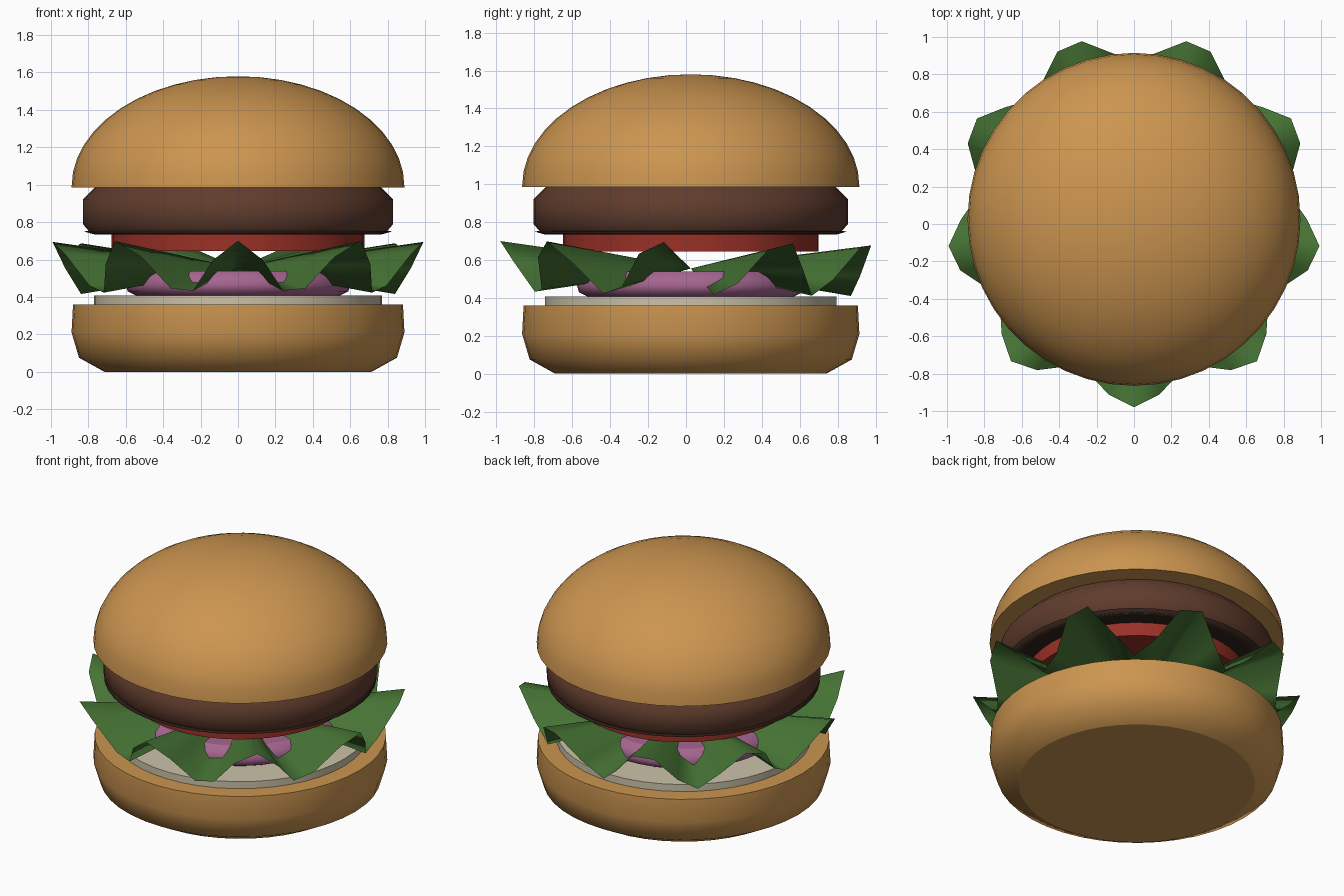
import bpy, bmesh, math

if "Cube" in bpy.data.objects:
    bpy.data.objects.remove(bpy.data.objects["Cube"])

SEG = 44        # sides of every round layer
CY = 0.025      # stack centre in y


def finish(bm, name, color):
    bmesh.ops.recalc_face_normals(bm, faces=bm.faces[:])
    me = bpy.data.meshes.new(name)
    bm.to_mesh(me)
    bm.free()
    mat = bpy.data.materials.new(name + "_material")
    mat.diffuse_color = (*color, 1)
    mat.use_nodes = True
    mat.node_tree.nodes["Principled BSDF"].inputs["Base Color"].default_value = mat.diffuse_color
    me.materials.append(mat)
    ob = bpy.data.objects.new(name, me)
    ob.location.y = CY
    bpy.context.collection.objects.link(ob)
    return ob


def angle(i):
    return -math.pi / 2 + 2 * math.pi * i / SEG


def lathe(name, profile, color, hard=False):
    """Closed round layer from (radius, z) points, bottom to top, with flat caps."""
    bm = bmesh.new()
    rings = []
    for r, z in profile:
        if r == 0:
            rings.append([bm.verts.new((0, 0, z))] * SEG)
        else:
            rings.append([bm.verts.new((r * math.cos(angle(i)), r * math.sin(angle(i)), z))
                          for i in range(SEG)])
    for a, b in zip(rings, rings[1:]):
        for i in range(SEG):
            j = (i + 1) % SEG
            quad = [a[i], a[j], b[j], b[i]]
            bm.faces.new(list(dict.fromkeys(quad))).smooth = True
    for ring, (r, z) in ((rings[0], profile[0]), (rings[-1], profile[-1])):
        if r > 0:
            cap = bm.faces.new(ring)
            for e in cap.edges:
                e.smooth = False
    return finish(bm, name, color)


BUN = (0.60, 0.30, 0.08)

# Bottom bun
lathe("bottom_bun", [(0.715, 0), (0.85, 0.075), (0.89, 0.21), (0.882, 0.36)], BUN)

# Pale sauce layer
lathe("sauce_layer", [(0.77, 0.355), (0.77, 0.407)], (0.60, 0.54, 0.40))

# Onion slice
lathe("onion", [(0.54, 0.405), (0.59, 0.43), (0.60, 0.465), (0.585, 0.51), (0.54, 0.54)],
      (0.38, 0.13, 0.28))

# Lettuce: a sheet with nine ruffles that grow towards the rim
bm = bmesh.new()
centre = bm.verts.new((0, 0, 0.555))
prev = None
for f in (0.3, 0.65, 1.0):
    ring = []
    for i in range(SEG):
        a = angle(i)
        w = math.cos(9 * (a + math.pi / 2))
        r = f * (0.925 + 0.08 * w)
        ring.append(bm.verts.new((r * math.cos(a), r * math.sin(a), 0.555 + 0.145 * f * w)))
    for i in range(SEG):
        j = (i + 1) % SEG
        if prev:
            bm.faces.new((prev[i], prev[j], ring[j], ring[i]))
        else:
            bm.faces.new((centre, ring[i], ring[j]))
    prev = ring
for face in bm.faces:
    face.smooth = True
for e in bm.edges:
    e.smooth = e.calc_face_angle(0) < math.radians(40)
finish(bm, "lettuce", (0.06, 0.17, 0.034))

# Tomato slice
lathe("tomato", [(0.675, 0.645), (0.675, 0.74)], (0.32, 0.03, 0.02))

# Thin dark crust under the patty
lathe("patty_crust", [(0.77, 0.735), (0.825, 0.75), (0.77, 0.757)], (0.03, 0.015, 0.01))

# Patty
lathe("patty", [(0.785, 0.738), (0.83, 0.79), (0.83, 0.92), (0.76, 0.99)],
      (0.115, 0.045, 0.026))

# Top bun: flat base with an elliptical dome
dome = [(0.89, 0.985)]
for k in range(1, 12):
    t = math.pi / 2 * k / 12
    dome.append((0.89 * math.cos(t), 0.99 + 0.59 * math.sin(t)))
lathe("top_bun", dome + [(0, 1.58)], BUN)
